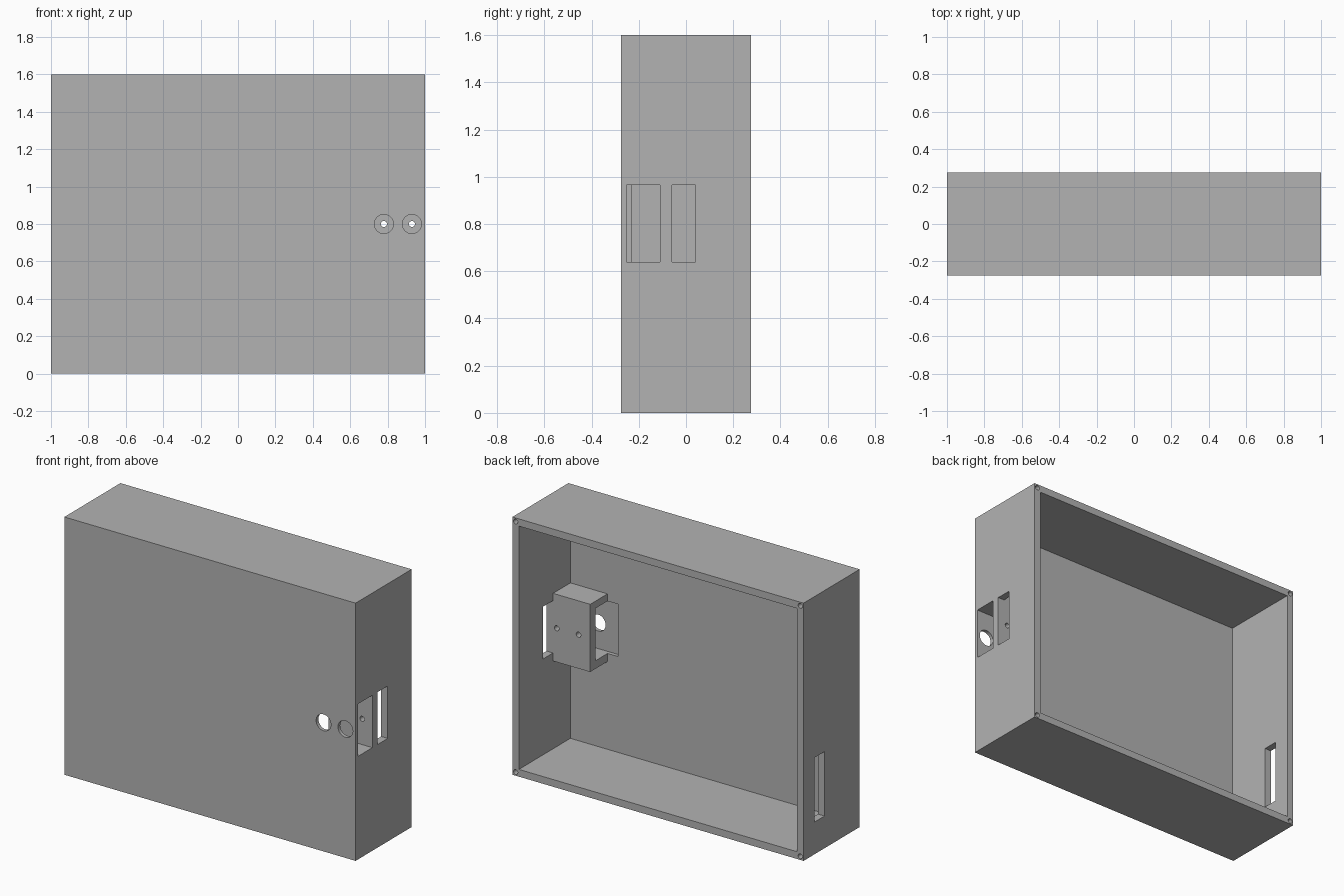
import bpy
import math

if "Cube" in bpy.data.objects:
    bpy.data.objects.remove(bpy.data.objects["Cube"], do_unlink=True)

W, D, H = 2.0, 0.55, 1.6    # outer size
T = 0.045                   # wall thickness
BACK = D / 2
MID_Z = 0.8

grey = bpy.data.materials.new("plain grey")
grey.use_nodes = True
colour = (0.45, 0.45, 0.45, 1)
grey.diffuse_color = colour
grey.node_tree.nodes["Principled BSDF"].inputs["Base Color"].default_value = colour


def box(name, x, y, z):
    """Box from its (min, max) range along each axis."""
    spans = (x, y, z)
    bpy.ops.mesh.primitive_cube_add(size=1, location=[(a + b) / 2 for a, b in spans])
    ob = bpy.context.object
    ob.name = name
    ob.scale = [b - a for a, b in spans]
    bpy.ops.object.transform_apply(location=True, rotation=False, scale=True)
    ob.data.materials.append(grey)
    return ob


def drill(name, x, z, radius, y0, y1):
    """Round cutter running along y."""
    bpy.ops.mesh.primitive_cylinder_add(
        vertices=32, radius=radius, depth=y1 - y0,
        location=(x, (y0 + y1) / 2, z), rotation=(math.pi / 2, 0, 0))
    ob = bpy.context.object
    ob.name = name
    ob.data.materials.append(grey)
    return ob


def combine(target, tool, operation="DIFFERENCE"):
    """Apply a boolean and remove the tool."""
    tool.hide_render = True
    mod = target.modifiers.new(tool.name, "BOOLEAN")
    mod.operation = operation
    mod.solver = "EXACT"
    mod.object = tool
    bpy.context.view_layer.objects.active = target
    bpy.ops.object.modifier_apply(modifier=mod.name)
    bpy.data.objects.remove(tool, do_unlink=True)


# Box body, open at the back
case = box("enclosure_case", (-W / 2, W / 2), (-BACK, BACK), (0, H))
combine(case, box("cavity", (T - W / 2, W / 2 - T), (T - BACK, BACK + 0.1), (T, H - T)))

# Latch housing standing on the front panel and side wall
combine(case, box("latch_housing", (0.70, W / 2 - T / 2), (T / 2 - BACK, -0.06),
                  (0.59, 1.01)), "UNION")

# Latch channel, running in from the side and recessed into the front panel
combine(case, box("latch_channel", (0.627, 1.1), (-0.253, -0.11), (0.64, 0.965)))

# Side slots
combine(case, box("left_slot", (0.9, 1.1), (-0.06, 0.04), (0.64, 0.965)))
combine(case, box("right_slot", (-1.1, -0.9), (0.07, 0.167), (0.20, 0.60)))

# Access holes in the front panel, with small screw holes behind them
for x in (0.78, 0.93):
    combine(case, drill("access_hole", x, MID_Z, 0.051, -0.35, -0.18))
    combine(case, drill("latch_screw_hole", x, MID_Z, 0.016, -0.15, 0.0))

# Lid screw holes in the corners of the back rim
for side in (-1, 1):
    for z in (T / 2, H - T / 2):
        combine(case, drill("lid_screw_hole", side * (W - T) / 2, z, 0.015,
                            BACK - 0.2, BACK + 0.1))

bpy.ops.object.select_all(action="DESELECT")
case.select_set(True)
bpy.context.view_layer.objects.active = case
bpy.ops.object.shade_smooth_by_angle(angle=math.radians(30))
